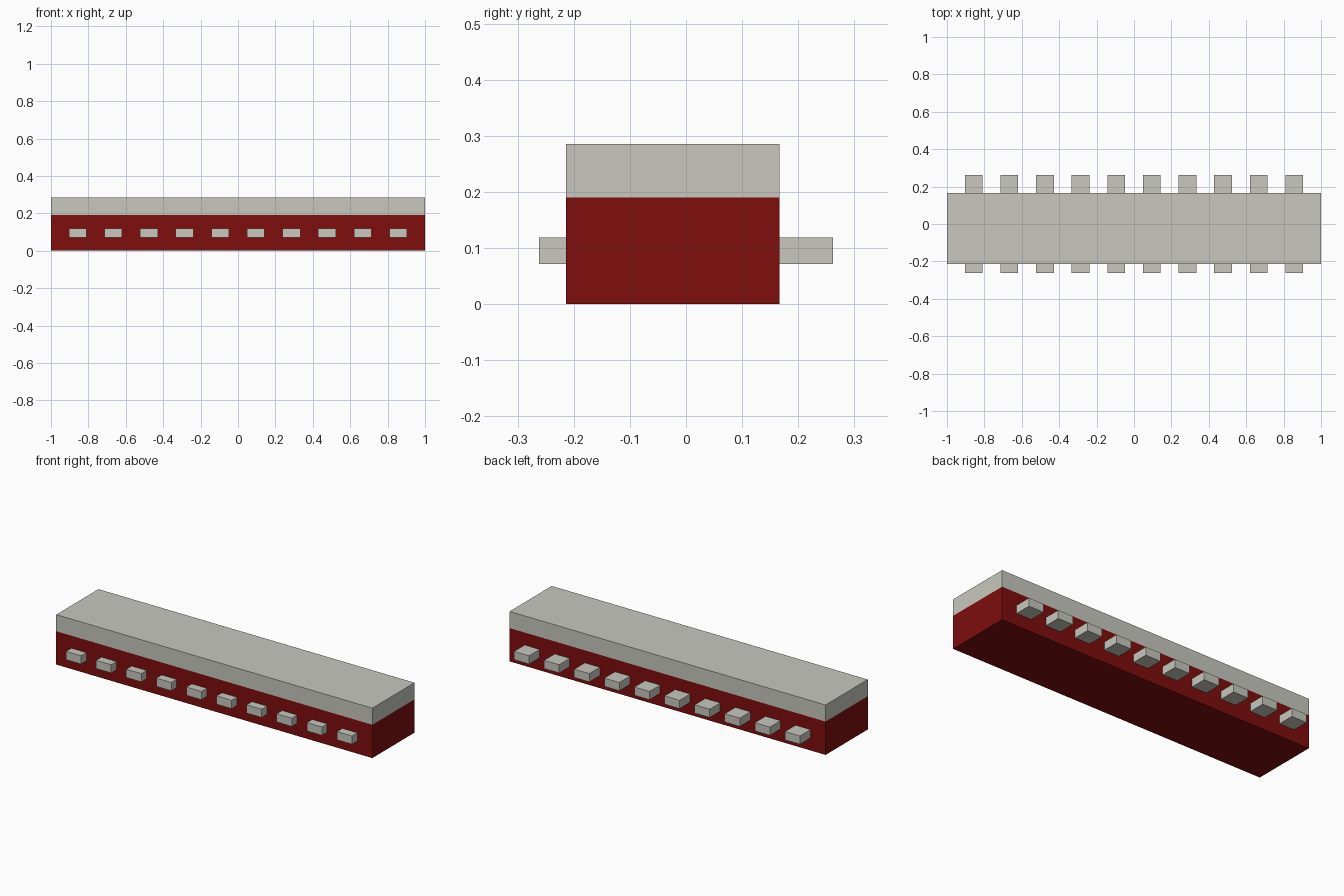
import bpy

if "Cube" in bpy.data.objects:
    bpy.data.objects.remove(bpy.data.objects["Cube"])

U = 2 / 21  # module size: the body is 21 modules long


def material(name, rgb):
    m = bpy.data.materials.new(name)
    m.diffuse_color = (*rgb, 1)
    m.use_nodes = True
    m.node_tree.nodes["Principled BSDF"].inputs["Base Color"].default_value = m.diffuse_color
    return m


grey = material("pale_grey", (0.58, 0.58, 0.525))
red = material("dark_red", (0.212, 0.004, 0.004))


def box(name, lo, hi, mat):
    """Axis-aligned box between two corners."""
    bpy.ops.mesh.primitive_cube_add(size=1, location=[(a + b) / 2 for a, b in zip(lo, hi)])
    ob = bpy.context.object
    ob.name = name
    ob.scale = [b - a for a, b in zip(lo, hi)]
    bpy.ops.object.transform_apply(location=False, rotation=False, scale=True)
    ob.data.materials.append(mat)
    return ob


front, back = -2.25 * U, 1.75 * U

# Main body and the cap on top
box("lower_body", (-1, front, 0), (1, back, 2 * U), red)
box("upper_cap", (-1, front, 2 * U), (1, back, 3 * U), grey)

# Rows of ten blocks: shallow on the front, deeper on the back
for i in range(10):
    x = (2 * i - 9) * U
    x0, x1 = x - U / 2, x + U / 2
    z0, z1 = 0.75 * U, 1.25 * U
    box(f"front_block_{i + 1}", (x0, front - U / 2, z0), (x1, front, z1), grey)
    box(f"back_block_{i + 1}", (x0, back, z0), (x1, back + U, z1), grey)
